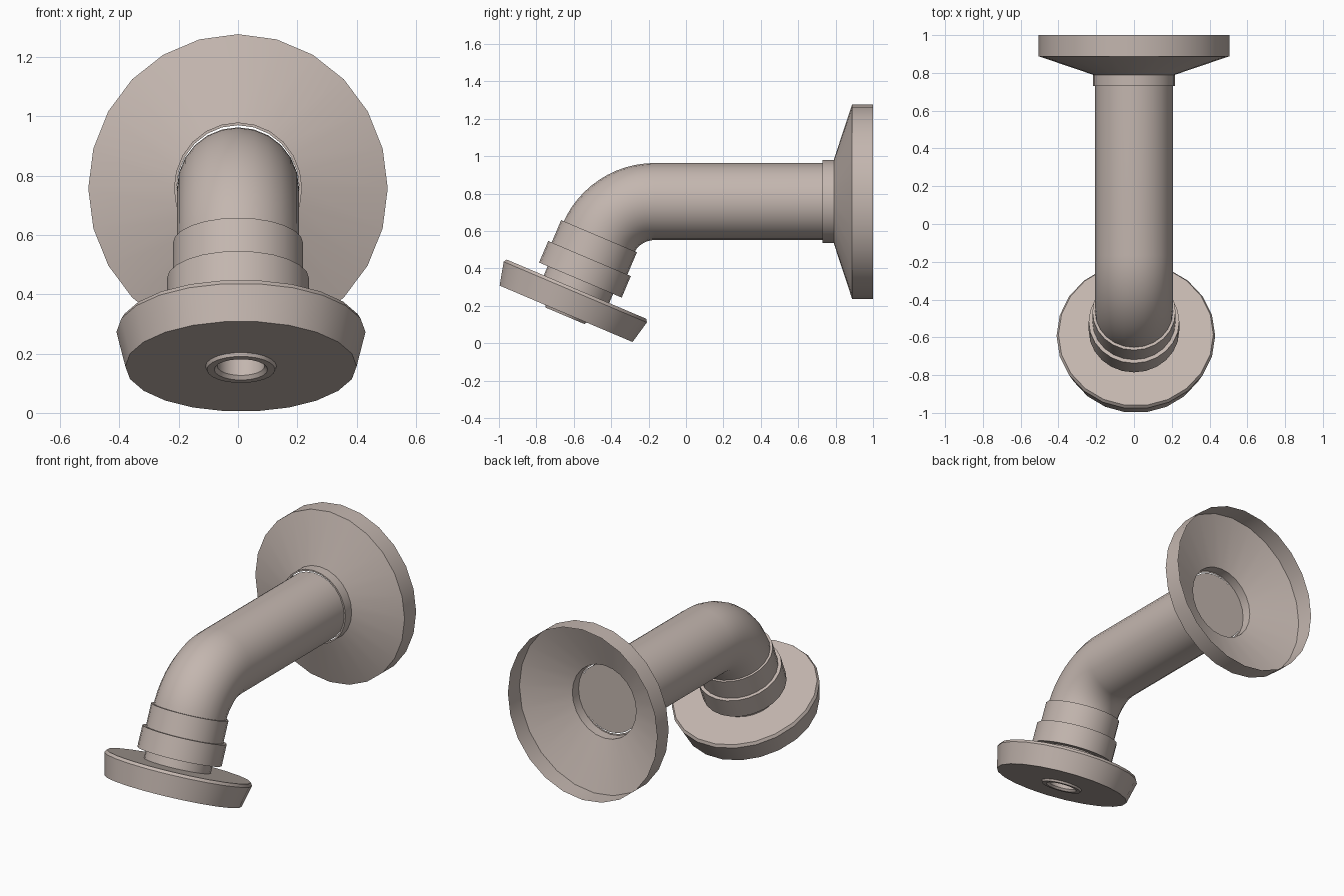
import bpy, bmesh, math
from mathutils import Vector

if "Cube" in bpy.data.objects:
    bpy.data.objects.remove(bpy.data.objects["Cube"])

mat = bpy.data.materials.new("warm_grey")
mat.diffuse_color = (0.55, 0.47, 0.43, 1)
mat.use_nodes = True
mat.node_tree.nodes["Principled BSDF"].inputs["Base Color"].default_value = mat.diffuse_color


def finish(name, bm, angle=30):
    bmesh.ops.remove_doubles(bm, verts=bm.verts, dist=1e-5)
    bmesh.ops.recalc_face_normals(bm, faces=bm.faces)
    me = bpy.data.meshes.new(name)
    bm.to_mesh(me)
    bm.free()
    ob = bpy.data.objects.new(name, me)
    bpy.context.collection.objects.link(ob)
    me.materials.append(mat)
    bpy.ops.object.select_all(action='DESELECT')
    ob.select_set(True)
    bpy.context.view_layer.objects.active = ob
    bpy.ops.object.shade_smooth_by_angle(angle=math.radians(angle))
    return ob


def skin(name, rings, sides, caps=(False, False)):
    """Rings are (centre, axis, radius, vertical stretch)."""
    bm = bmesh.new()
    loops = []
    for c, d, r, s in rings:
        u = Vector((1, 0, 0))
        v = d.cross(u).normalized()
        loops.append([bm.verts.new(c + u * r * math.cos(a) + v * r * s * math.sin(a))
                      for a in (2 * math.pi * i / sides for i in range(sides))])
    for a, b in zip(loops, loops[1:]):
        for i in range(sides):
            j = (i + 1) % sides
            bm.faces.new((a[i], a[j], b[j], b[i]))
    for use, lp in zip(caps, (loops[0], loops[-1])):
        if use:
            bm.faces.new(lp)
    return finish(name, bm)


def lathe(name, origin, axis, profile, sides, caps=(False, False), stretch=1):
    return skin(name, [(origin + axis * h, axis, r, stretch) for r, h in profile], sides, caps)


BEND = math.radians(67)
back = Vector((0, 1, 0))
down = Vector((0, -math.cos(BEND), -math.sin(BEND)))
ZC = 0.757

# wall flange: hollow dish with a collar around the pipe
lathe("wall_flange", Vector((0, 0, ZC)), back,
      [(0.207, 0.73), (0.216, 0.73), (0.216, 0.79), (0.505, 0.888), (0.505, 1.0)], 24, stretch=1.03)

# bent pipe: straight run then an arc down to the head
R, y0 = 0.33, -0.167
rings = [(Vector((0, 0.735, ZC)), -back, 0.206, 1)]
for i in range(13):
    a = BEND * i / 12
    rings.append((Vector((0, y0 - R * math.sin(a), ZC - R + R * math.cos(a))),
                  Vector((0, -math.cos(a), -math.sin(a))), 0.206, 1))
c, d = rings[-1][:2]
rings.append((c + d * 0.08, d, 0.206, 1))
skin("bent_pipe", rings, 24, (True, True))

# stepped sleeve and neck
P = Vector((0, -0.465, 0.572))
lathe("stepped_sleeve", P, down,
      [(0.2, 0), (0.22, 0), (0.22, 0.13), (0.24, 0.13), (0.24, 0.255), (0.19, 0.255), (0.19, 0.32)],
      24, (True, True))

# spray head disc with a recessed outlet in its underside
lathe("spray_head", P + Vector((0.01, 0, 0)), down,
      [(0.41, 0.308), (0.42, 0.325), (0.39, 0.451), (0.12, 0.451), (0.115, 0.463),
       (0.09, 0.463), (0.08, 0.45), (0.08, 0.37)], 22, (True, True))
